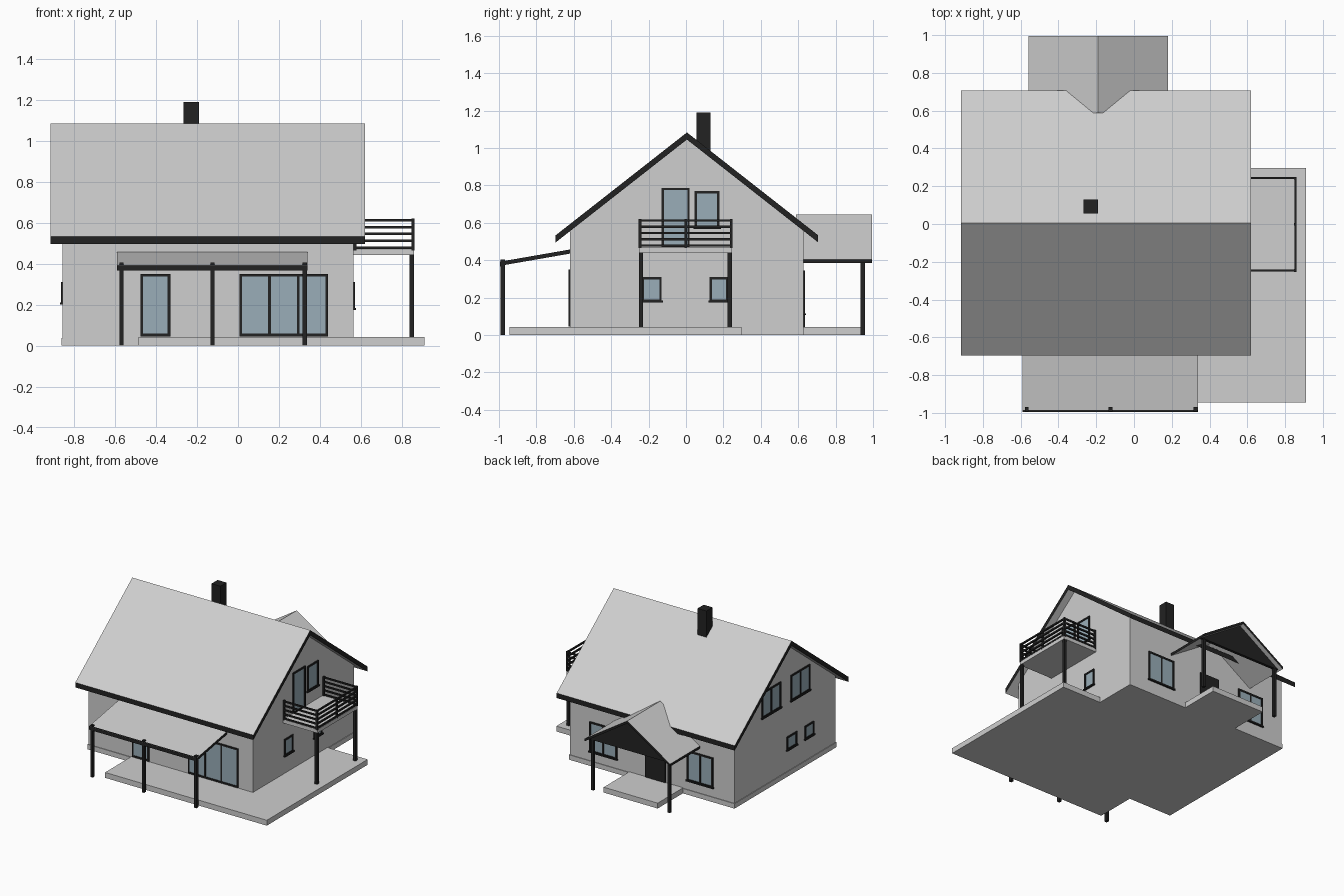
import bpy
import bmesh
from mathutils import Vector

cube = bpy.data.objects.get("Cube")
if cube:
    bpy.data.objects.remove(cube, do_unlink=True)


def material(name, rgb):
    mat = bpy.data.materials.new(name)
    mat.use_nodes = True
    mat.diffuse_color = (*rgb, 1)
    mat.node_tree.nodes["Principled BSDF"].inputs["Base Color"].default_value = (*rgb, 1)
    return mat


GRAY = material("light gray", (0.62, 0.62, 0.62))
BLACK = material("charcoal", (0.016, 0.016, 0.016))
GLASS = material("blue gray glass", (0.32, 0.42, 0.48))


def finish(name, bm, *mats):
    bmesh.ops.recalc_face_normals(bm, faces=bm.faces)
    mesh = bpy.data.meshes.new(name)
    bm.to_mesh(mesh)
    bm.free()
    for mat in mats:
        mesh.materials.append(mat)
    obj = bpy.data.objects.new(name, mesh)
    bpy.context.collection.objects.link(obj)
    return obj


def boxes(name, spans, mat):
    """One object from several (x0, x1, y0, y1, z0, z1) boxes."""
    bm = bmesh.new()
    for x0, x1, y0, y1, z0, z1 in spans:
        new = bmesh.ops.create_cube(bm, size=1)["verts"]
        for v in new:
            v.co = Vector((x0 if v.co.x < 0 else x1,
                           y0 if v.co.y < 0 else y1,
                           z0 if v.co.z < 0 else z1))
    return finish(name, bm, mat)


def prism(name, profile, along, start, end, *mats):
    """Extrude a (side, height) profile along x or y; steep faces take the last material."""
    bm = bmesh.new()
    place = (lambda s, z: (start, s, z)) if along == "x" else (lambda s, z: (s, start, z))
    face = bm.faces.new([bm.verts.new(place(s, z)) for s, z in profile])
    moved = bmesh.ops.extrude_face_region(bm, geom=[face])["geom"]
    step = Vector((end - start, 0, 0)) if along == "x" else Vector((0, end - start, 0))
    bmesh.ops.translate(bm, vec=step, verts=[g for g in moved if isinstance(g, bmesh.types.BMVert)])
    bm.normal_update()
    for f in bm.faces:
        f.material_index = len(mats) - 1 if abs(f.normal.z) < 0.3 else 0
    return finish(name, bm, *mats)


def gable(mid, half, ridge, eave, thick):
    """Chevron roof section with plumb-cut eaves."""
    return [(mid - half, eave), (mid, ridge), (mid + half, eave),
            (mid + half, eave - thick), (mid, ridge - thick), (mid - half, eave - thick)]


# Walls and base
WEST, EAST, FRONT, BACK = -0.856, 0.563, -0.62, 0.627
prism("house_walls", [(FRONT, 0), (BACK, 0), (BACK, 0.56), (0, 1.05), (FRONT, 0.56)],
      "x", WEST, EAST, GRAY)
boxes("foundation", [(WEST - 0.005, EAST + 0.005, FRONT - 0.005, BACK + 0.005, 0, 0.038)], GRAY)
boxes("terrace", [(-0.485, 0.91, -0.945, 0.297, 0, 0.042)], GRAY)
boxes("entrance_step", [(-0.415, 0.05, 0.6, 0.942, 0, 0.042)], GRAY)

# Main roof and chimney
prism("main_roof", gable(0.005, 0.702, 1.083, 0.533, 0.038), "x", -0.915, 0.62, GRAY, BLACK)
boxes("chimney", [(-0.267, -0.191, 0.055, 0.13, 0.9, 1.19)], BLACK)

# Front canopy with its beam and posts
prism("front_canopy", [(-0.995, 0.392), (-0.61, 0.459), (-0.61, 0.437), (-0.995, 0.37)],
      "x", -0.59, 0.34, GRAY, BLACK)
boxes("canopy_beam", [(-0.59, 0.34, -0.994, -0.975, 0.366, 0.394)], BLACK)
boxes("canopy_posts", [(x - 0.01, x + 0.01, -0.993, -0.969, 0, 0.405)
                       for x in (-0.568, -0.124, 0.326)], BLACK)

# Back porch
MID = -0.19
prism("porch_roof", gable(MID, 0.369, 0.643, 0.405, 0.02), "y", 0.588, 0.995, GRAY, BLACK)
prism("porch_gable", [(MID - 0.36, 0.392), (MID + 0.36, 0.392), (MID, 0.626)],
      "y", 0.935, 0.957, BLACK)
boxes("porch_posts", [(MID + s * 0.33 - 0.011, MID + s * 0.33 + 0.011, 0.934, 0.956, 0, 0.41)
                      for s in (-1, 1)], BLACK)

# Balcony
boxes("balcony_floor", [(0.55, 0.86, -0.25, 0.246, 0.442, 0.47)], GRAY)
boxes("balcony_posts", [(0.836, 0.858, y - 0.011, y + 0.011, 0.03, 0.445)
                        for y in (-0.24, 0.234)], BLACK)
rails = []
for i in range(5):
    z = 0.478 + i * 0.0335
    lo, hi = z - 0.006, z + 0.006
    rails.append((0.849, 0.86, -0.252, 0.248, lo, hi))
    for y in (-0.247, 0.243):
        rails.append((EAST, 0.86, y - 0.005, y + 0.005, lo, hi))
boxes("balcony_rails", rails, BLACK)
boxes("balcony_rail_posts",
      [(x - 0.007, x + 0.007, y - 0.007, y + 0.007, 0.465, 0.62)
       for x, y in ((0.854, -0.246), (0.854, -0.002), (0.854, 0.242),
                    (0.571, -0.246), (0.571, 0.242))], BLACK)


def on_wall(wall, a0, a1, out, z0, z1):
    """Box lying on a wall and standing out from it."""
    if wall == "front":
        return (a0, a1, FRONT - out, FRONT + 0.01, z0, z1)
    if wall == "back":
        return (a0, a1, BACK - 0.01, BACK + out, z0, z1)
    if wall == "east":
        return (EAST - 0.01, EAST + out, a0, a1, z0, z1)
    return (WEST - out, WEST + 0.01, a0, a1, z0, z1)


def window(name, wall, a0, a1, z0, z1, panes=1, sill=False):
    t = 0.013
    frame = [on_wall(wall, a0, a1, 0.008, z0, z0 + t),
             on_wall(wall, a0, a1, 0.008, z1 - t, z1)]
    for i in range(panes + 1):
        a = a0 + (a1 - a0 - t) * i / panes
        frame.append(on_wall(wall, a, a + t, 0.008, z0, z1))
    if sill:
        frame.append(on_wall(wall, a0 - 0.006, a1 + 0.006, 0.014, z0 - 0.004, z0 + 0.006))
    boxes(name + "_frame", frame, BLACK)
    boxes(name + "_glass", [on_wall(wall, a0 + 0.003, a1 - 0.003, 0.003, z0 + 0.003, z1 - 0.003)],
          GLASS)


# Doors and windows
window("front_terrace_door", "front", -0.476, -0.33, 0.045, 0.35)
window("front_wide_door", "front", 0.007, 0.44, 0.045, 0.35, 3)
window("balcony_door", "east", -0.13, 0.02, 0.468, 0.787)
window("east_upper_window", "east", 0.045, 0.18, 0.572, 0.77, 1, True)
window("east_lower_window_a", "east", -0.237, -0.13, 0.178, 0.31, 1, True)
window("east_lower_window_b", "east", 0.125, 0.228, 0.178, 0.31, 1, True)
window("back_window_a", "back", -0.675, -0.45, 0.11, 0.345, 2, True)
window("back_window_b", "back", 0.153, 0.39, 0.11, 0.345, 2, True)
window("west_upper_window_a", "west", 0.06, 0.294, 0.57, 0.772, 2, True)
window("west_upper_window_b", "west", -0.3, -0.064, 0.57, 0.772, 2, True)
window("west_lower_window_a", "west", -0.138, -0.015, 0.205, 0.31, 1, True)
window("west_lower_window_b", "west", -0.348, -0.237, 0.205, 0.31, 1, True)
boxes("entrance_door", [on_wall("back", -0.265, -0.09, 0.008, 0.04, 0.345)], BLACK)
